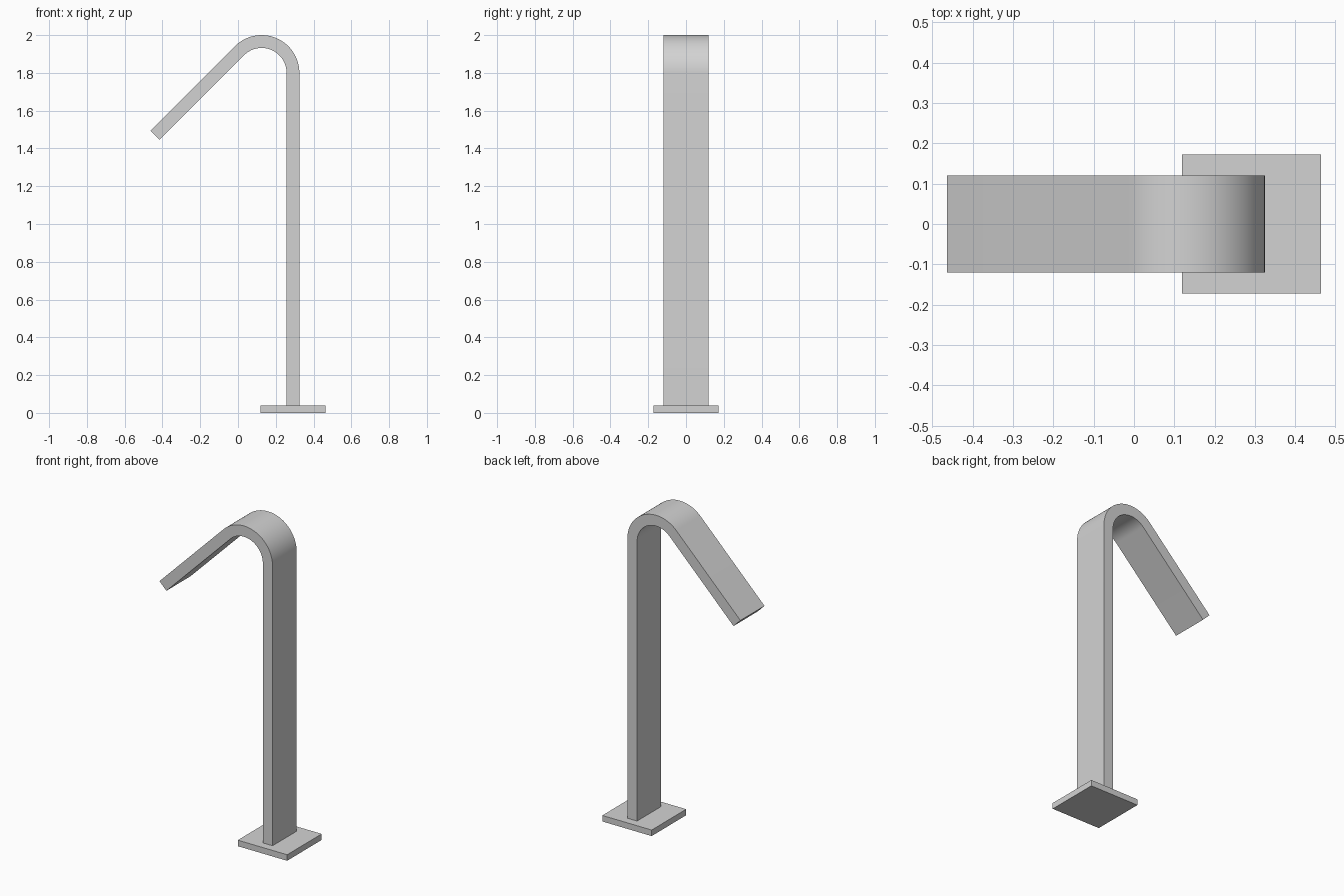
import bpy, bmesh, math
from mathutils import Vector

if "Cube" in bpy.data.objects:
    bpy.data.objects.remove(bpy.data.objects["Cube"])

metal = bpy.data.materials.new("brushed grey")
metal.use_nodes = True
GREY = (0.65, 0.65, 0.65, 1)
metal.diffuse_color = GREY
metal.node_tree.nodes["Principled BSDF"].inputs["Base Color"].default_value = GREY

POST_X, BASE_TOP = 0.291, 0.038
THICK, HALF_WIDTH = 0.068, 0.12
BEND_X, BEND_Z, BEND_R = 0.125, 1.8, 0.2
ARM_LENGTH, BEND_ANGLE, STEPS = 0.632, math.radians(135), 32


def finish(name, bm):
    bmesh.ops.recalc_face_normals(bm, faces=bm.faces)
    mesh = bpy.data.meshes.new(name)
    bm.to_mesh(mesh)
    bm.free()
    mesh.materials.append(metal)
    obj = bpy.data.objects.new(name, mesh)
    bpy.context.collection.objects.link(obj)
    return obj


def edge_path(radius):
    """One side of the bent bar: up the post, round the bend, down the arm."""
    centre = Vector((BEND_X, 0, BEND_Z))
    path = [Vector((BEND_X + radius, 0, BASE_TOP))]
    for i in range(STEPS + 1):
        a = BEND_ANGLE * i / STEPS
        path.append(centre + radius * Vector((math.cos(a), 0, math.sin(a))))
    along = Vector((-math.sin(BEND_ANGLE), 0, math.cos(BEND_ANGLE)))
    path.append(path[-1] + along * ARM_LENGTH)
    return path


# Bent flat bar: a rectangular section swept along the path
bm = bmesh.new()
side = Vector((0, HALF_WIDTH, 0))
rings = []
for outer, inner in zip(edge_path(BEND_R), edge_path(BEND_R - THICK)):
    corners = (outer - side, outer + side, inner + side, inner - side)
    rings.append([bm.verts.new(c) for c in corners])
for r, s in zip(rings, rings[1:]):
    for k in range(4):
        n = (k + 1) % 4
        bm.faces.new((r[k], r[n], s[n], s[k]))
bm.faces.new(rings[0])
bm.faces.new(rings[-1])
bar = finish("bent_spout", bm)

# Square base plate
bm = bmesh.new()
bmesh.ops.create_cube(bm, size=1)
bmesh.ops.scale(bm, vec=(0.344, 0.344, BASE_TOP), verts=bm.verts)
bmesh.ops.translate(bm, vec=(POST_X, 0, BASE_TOP / 2), verts=bm.verts)
finish("base_plate", bm)

# Smooth bend with crisp bar edges
bpy.ops.object.select_all(action="DESELECT")
bar.select_set(True)
bpy.context.view_layer.objects.active = bar
bpy.ops.object.shade_smooth_by_angle(angle=math.radians(30))
